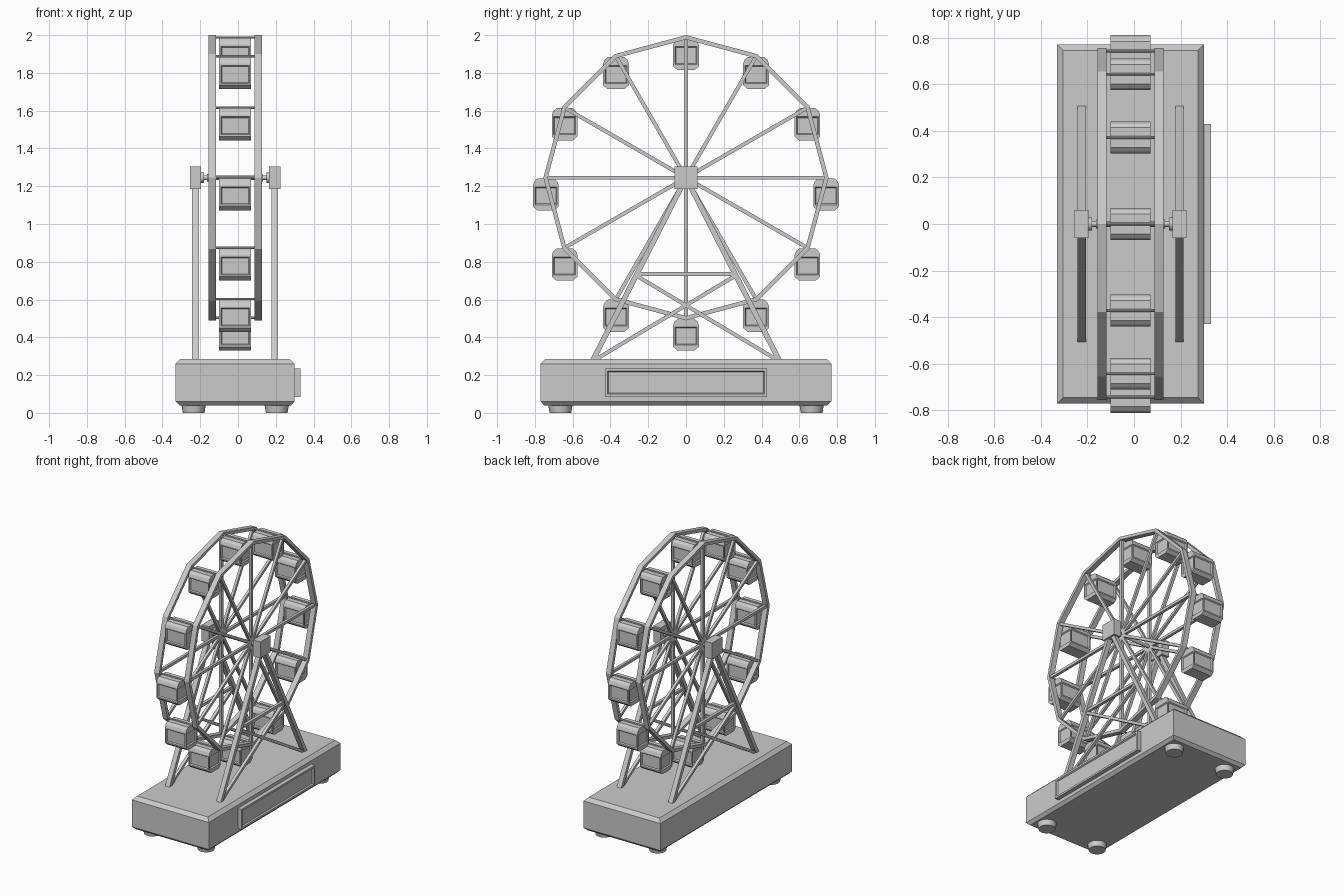
import bpy
import bmesh
from math import sin, cos, pi, atan2, hypot
from mathutils import Matrix, Vector

cube = bpy.data.objects.get("Cube")
if cube:
    bpy.data.objects.remove(cube, do_unlink=True)

CX = -0.015          # mid-plane of the wheel
HUB_Z = 1.245
RIM_R, RIM_IN = 0.755, 0.732
COUNT = 12
SIDES = (("left", 1), ("right", -1))
ANGLES = [2 * pi * i / COUNT for i in range(COUNT)]


def finish(name, bm, location=(0, 0, 0)):
    bmesh.ops.recalc_face_normals(bm, faces=bm.faces)
    mesh = bpy.data.meshes.new(name)
    bm.to_mesh(mesh)
    bm.free()
    return place(name, mesh, location)


def place(name, mesh, location):
    obj = bpy.data.objects.new(name, mesh)
    obj.location = location
    bpy.context.collection.objects.link(obj)
    return obj


def loft(rows):
    """Stack rectangles given as (half x, half y, z); return mesh and side bands."""
    bm = bmesh.new()
    rings = [[bm.verts.new((sx * hx, sy * hy, z))
              for sx, sy in ((-1, -1), (1, -1), (1, 1), (-1, 1))]
             for hx, hy, z in rows]
    bm.faces.new(rings[0][::-1])
    bm.faces.new(rings[-1])
    bands = []
    for a, b in zip(rings, rings[1:]):
        bands.append([bm.faces.new((a[i], a[(i + 1) % 4], b[(i + 1) % 4], b[i]))
                      for i in range(4)])
    bm.normal_update()
    return bm, bands


def recess(bm, faces, border, slope, depth):
    """Flat border around each face, then a sloped step down to a panel."""
    bmesh.ops.inset_individual(bm, faces=faces, thickness=border)
    bmesh.ops.inset_individual(bm, faces=faces, thickness=slope, depth=-depth)


def bars(name, x, segments, width, thick):
    """Square bars between (y, z) points in a plane of constant x."""
    bm = bmesh.new()
    for (y0, z0), (y1, z1) in segments:
        dy, dz = y1 - y0, z1 - z0
        m = (Matrix.Translation((x, (y0 + y1) / 2, (z0 + z1) / 2))
             @ Matrix.Rotation(atan2(-dy, dz), 4, "X")
             @ Matrix.Diagonal((width, thick, hypot(dy, dz), 1)))
        bmesh.ops.create_cube(bm, size=1, matrix=m)
    return finish(name, bm)


def rod(name, x0, x1, y, z, radius, sides=16):
    bpy.ops.mesh.primitive_cylinder_add(
        vertices=sides, radius=radius, depth=abs(x1 - x0),
        location=((x0 + x1) / 2, y, z), rotation=(0, pi / 2, 0))
    bpy.context.object.name = name
    bpy.ops.object.shade_smooth_by_angle()


def rim_point(angle, radius):
    return radius * sin(angle), HUB_Z + radius * cos(angle)


# Plinth with chamfered top and bottom
bm, _ = loft([(0.295, 0.75, 0.04), (0.315, 0.77, 0.06),
              (0.315, 0.77, 0.26), (0.29, 0.745, 0.285)])
finish("base", bm, (CX, 0, 0))

# Feet
for side, sx in SIDES:
    for end, sy in (("front", -1), ("back", 1)):
        bpy.ops.mesh.primitive_cone_add(
            vertices=24, radius1=0.057, radius2=0.065, depth=0.045,
            location=(CX + sx * 0.22, sy * 0.665, 0.0225))
        bpy.context.object.name = f"foot_{end}_{side}"
        bpy.ops.object.shade_smooth_by_angle()

# Framed plaque on the left side
bm, bands = loft([(0.02, 0.43, 0.085), (0.02, 0.43, 0.235)])
recess(bm, [bands[0][1]], 0.02, 0.008, 0.01)
finish("plaque", bm, (0.31, 0, 0))

# Polygonal rims, spokes, supports and hub parts on each side
for side, s in SIDES:
    x = CX + s * 0.122
    bm = bmesh.new()
    loops = []
    for dx, r in ((-0.02, RIM_R), (0.02, RIM_R), (0.02, RIM_IN), (-0.02, RIM_IN)):
        loops.append([bm.verts.new((x + dx, *rim_point(a, r))) for a in ANGLES])
    for k in range(4):
        a, b = loops[k], loops[(k + 1) % 4]
        for i in range(COUNT):
            j = (i + 1) % COUNT
            bm.faces.new((a[i], a[j], b[j], b[i]))
    finish(f"rim_{side}", bm)

    bars(f"spokes_{side}", x,
         [((0, HUB_Z), rim_point(a, RIM_IN + 0.005)) for a in ANGLES], 0.02, 0.02)

    xs = CX + s * 0.21
    bars(f"support_legs_{side}", xs,
         [((0, HUB_Z), (sy * 0.495, 0.275)) for sy in (-1, 1)], 0.036, 0.028)
    braces = [((-0.26, 0.735), (0.26, 0.735))]
    braces += [((-sy * 0.475, 0.285), (sy * 0.26, 0.725)) for sy in (-1, 1)]
    bars(f"support_braces_{side}", xs, braces, 0.022, 0.02)

    bm, _ = loft([(0.03, 0.06, -0.06), (0.03, 0.06, 0.06)])
    finish(f"hub_block_{side}", bm, (xs, 0, HUB_Z))
    rod(f"hub_collar_{side}", CX + s * 0.165, CX + s * 0.182, 0, HUB_Z, 0.028)
    rod(f"hub_washer_{side}", CX + s * 0.14, CX + s * 0.148, 0, HUB_Z, 0.02)

rod("axle", CX - 0.2, CX + 0.2, 0, HUB_Z, 0.012)

# One cabin, with recessed windows on all four sides, shared around the wheel
bm, bands = loft([(0.085, 0.045, -0.17), (0.085, 0.068, -0.15),
                  (0.085, 0.068, -0.035), (0.085, 0.06, -0.015),
                  (0.085, 0.042, 0)])
recess(bm, bands[1], 0.014, 0.008, 0.008)
cabin_mesh = None
for i, a in enumerate(ANGLES, 1):
    y, z = rim_point(a, 0.742)
    where = Vector((CX, y, z - 0.003))
    if cabin_mesh is None:
        cabin_mesh = finish(f"cabin_{i}", bm, where).data
    else:
        place(f"cabin_{i}", cabin_mesh, where)
    rod(f"cabin_rod_{i}", CX - 0.125, CX + 0.125, y, z, 0.006, 8)
